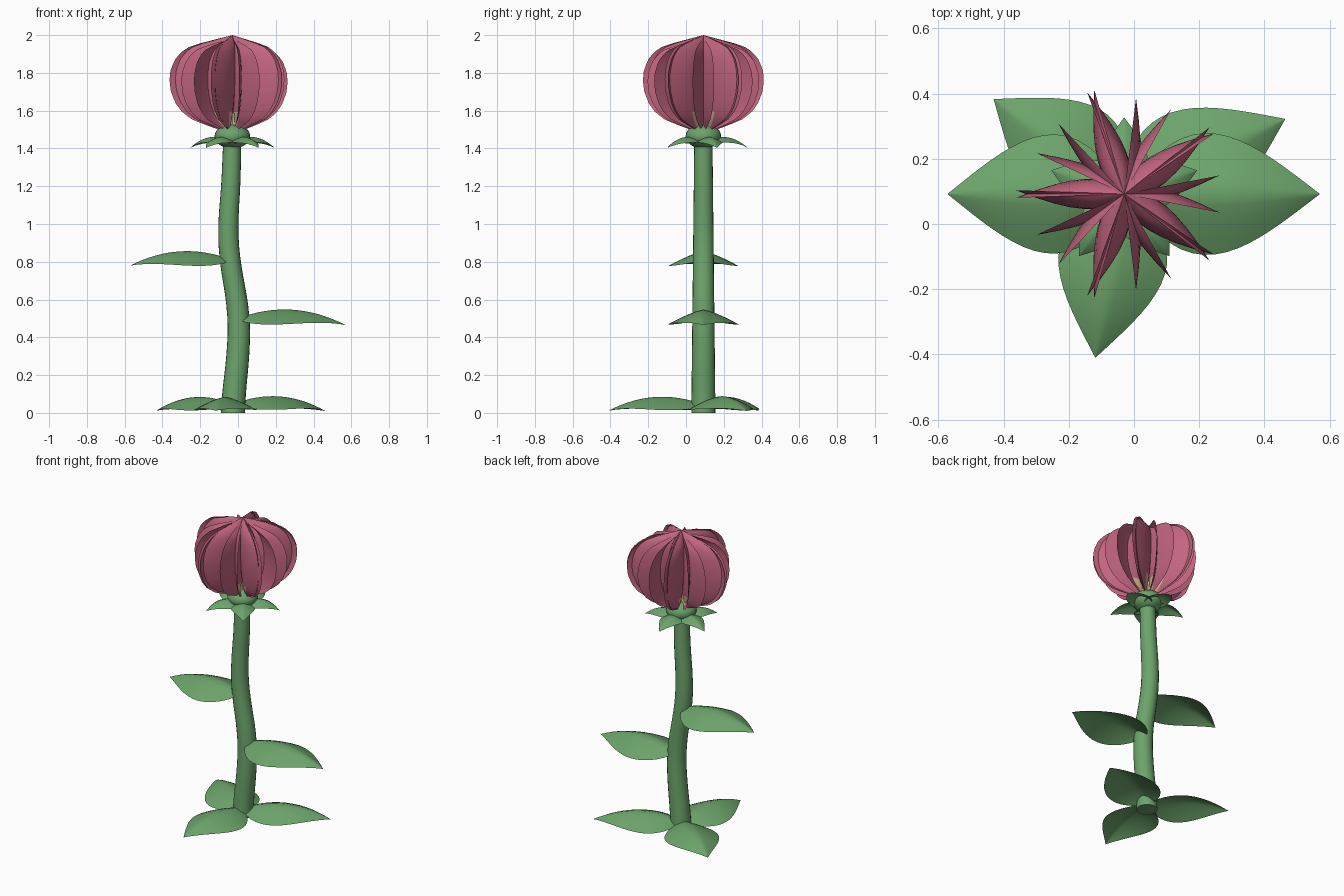
import bpy, math
from mathutils import Matrix, Vector

if "Cube" in bpy.data.objects:
    bpy.data.objects.remove(bpy.data.objects["Cube"])

CX, CY = -0.03, 0.092      # axis of the flower head


def material(name, rgb):
    m = bpy.data.materials.new(name)
    m.diffuse_color = (*rgb, 1)
    m.use_nodes = True
    m.node_tree.nodes["Principled BSDF"].inputs["Base Color"].default_value = m.diffuse_color
    return m


GREEN = material("leaf_green", (0.15, 0.37, 0.145))
PINK = material("petal_pink", (0.54, 0.13, 0.215))
CREAM = material("petal_base_cream", (0.70, 0.48, 0.30))


def interp(pts, x):
    for (x0, y0), (x1, y1) in zip(pts, pts[1:]):
        if x <= x1:
            return y0 + (y1 - y0) * max(0, x - x0) / (x1 - x0)
    return pts[-1][1]


def grid_object(name, func, rows, cols, mats, matrix, pick=None, wrap=False):
    """Surface from func(t, u), with t in 0..1 along and u in -1..1 across."""
    verts = [func(i / rows, 2 * j / cols - 1)
             for i in range(rows + 1) for j in range(cols + (not wrap))]
    n = cols if wrap else cols + 1
    faces, index = [], []
    for i in range(rows):
        for j in range(cols):
            k = (j + 1) % n
            faces.append((i * n + j, i * n + k, (i + 1) * n + k, (i + 1) * n + j))
            index.append(pick((i + .5) / rows, (2 * j + 1) / cols - 1) if pick else 0)
    if wrap:                                   # close both ends
        faces += [tuple(reversed(range(n))), tuple(range(rows * n, rows * n + n))]
        index += [0, 0]
    me = bpy.data.meshes.new(name)
    me.from_pydata(verts, [], faces)
    for m in mats:
        me.materials.append(m)
    for p, idx in zip(me.polygons, index):
        p.material_index = idx
    me.update()
    ob = bpy.data.objects.new(name, me)
    ob.matrix_world = matrix
    bpy.context.collection.objects.link(ob)
    bpy.ops.object.select_all(action='DESELECT')
    bpy.context.view_layer.objects.active = ob
    ob.select_set(True)
    bpy.ops.object.shade_smooth_by_angle(angle=math.radians(50))
    return ob


def placed(x, y, z, degrees):
    return Matrix.Translation((x, y, z)) @ Matrix.Rotation(math.radians(degrees), 4, 'Z')


def leaf(name, x, y, z, degrees, length, half, lift=1.0):
    """Arched pointed leaf with drooping sides."""
    def shape(t, u):
        w = half * math.sin(math.pi * min(1, t ** 0.75)) + 0.008 * (1 - t)
        rise = (0.22 * t - 0.255 * t * t) * lift * length / 0.57
        return (length * t, w * u, rise - 0.42 * w * abs(u) ** 1.3)
    grid_object(name, shape, 16, 10, [GREEN], placed(x, y, z, degrees))


# Curved, tapering stem
PATH = [(0, -0.028), (0.12, -0.02), (0.28, -0.002), (0.45, 0.007), (0.6, -0.006),
        (0.75, -0.034), (0.9, -0.052), (1.05, -0.05), (1.2, -0.038), (1.45, -0.03)]


def stem(t, u):
    z = 1.45 * t
    x = sum(interp(PATH, z + d) for d in (-0.06, -0.03, 0, 0.03, 0.06)) / 5
    r = 0.064 - 0.016 * t
    a = math.pi * u
    return (x + r * math.cos(a), CY + r * math.sin(a), z)


grid_object("stem", stem, 28, 20, [GREEN], Matrix(), wrap=True)

# Three ground leaves and two stem leaves
for i, (deg, size) in enumerate([(25, 0.545), (144, 0.495), (260, 0.51)]):
    leaf(f"ground_leaf_{i + 1}", CX, CY, 0.043, deg, size, 0.162)
leaf("stem_leaf_right", 0.0, CY, 0.50, 0, 0.57, 0.182)
leaf("stem_leaf_left", -0.04, CY, 0.812, 180, 0.532, 0.178)

# Rounded cup under the petals
bpy.ops.mesh.primitive_uv_sphere_add(segments=24, ring_count=14, radius=1,
                                     location=(CX, CY, 1.465))
cup = bpy.context.object
cup.name = "flower_cup"
cup.scale = (0.094, 0.094, 0.066)
cup.data.materials.append(GREEN)
bpy.ops.object.shade_smooth_by_angle(angle=math.radians(50))

# Five sepals
for i in range(5):
    leaf(f"sepal_{i + 1}", CX, CY, 1.428, 18 + 72 * i, 0.235, 0.07, lift=1.7)

# Petals: inner spine near the axis, both sides sweeping outward to a bulb outline
OUTLINE = [(0, 0.12), (0.06, 0.4), (0.13, 0.66), (0.21, 0.81), (0.3, 0.91), (0.42, 0.98),
           (0.53, 1.0), (0.63, 0.985), (0.74, 0.92), (0.82, 0.82), (0.89, 0.66), (1, 0)]


def petal(name, degrees, spread, radius, z0, z1):
    a = math.radians(spread)

    def shape(t, u):
        r = radius * interp(OUTLINE, t)
        spine = min(r, 0.03 * (1 - t))
        out = spine + (r * math.cos(a) - spine) * abs(u) ** 2.8
        return (out, r * math.sin(a) * u, z0 + (z1 - z0) * t)

    grid_object(name, shape, 24, 20, [PINK, CREAM], placed(CX, CY, 0, degrees),
                pick=lambda t, u: int(t < 0.2 and abs(u) < 0.75))


for i in range(5):
    petal(f"outer_petal_{i + 1}", 72 * i, 34, 0.333, 1.49, 2.0)
    petal(f"inner_petal_{i + 1}", 36 + 72 * i, 25, 0.298, 1.49, 1.985)
